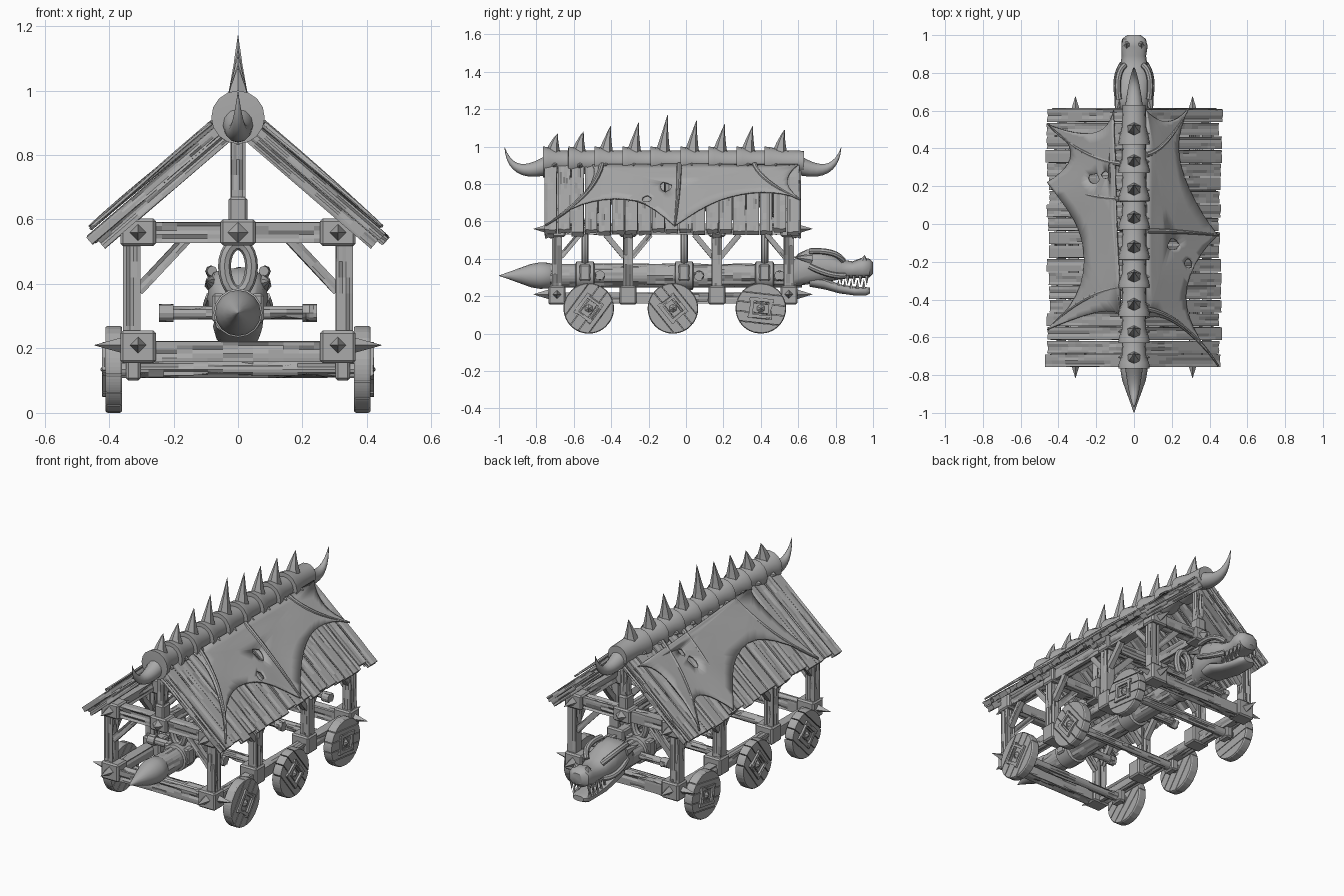
import bpy, bmesh, math, random
from mathutils import Vector, Matrix

random.seed(4)
if "Cube" in bpy.data.objects:
    bpy.data.objects.remove(bpy.data.objects["Cube"])

stone = bpy.data.materials.new("plain grey")
stone.use_nodes = True
GREY = (0.4, 0.4, 0.4, 1)
stone.diffuse_color = GREY
stone.node_tree.nodes["Principled BSDF"].inputs["Base Color"].default_value = GREY
V = Vector
X, Y, Z = V((1, 0, 0)), V((0, 1, 0)), V((0, 0, 1))


def finish(name, bm, smooth=False):
    bmesh.ops.recalc_face_normals(bm, faces=bm.faces[:])
    me = bpy.data.meshes.new(name)
    bm.to_mesh(me)
    bm.free()
    me.materials.append(stone)
    if smooth:
        me.polygons.foreach_set("use_smooth", [True] * len(me.polygons))
        me.set_sharp_from_angle(angle=0.7)
    ob = bpy.data.objects.new(name, me)
    bpy.context.collection.objects.link(ob)
    return ob


def loft(name, rings, closed=False, smooth=False):
    bm = bmesh.new()
    loops = [[bm.verts.new(p) for p in r] for r in rings]
    n = len(loops[0])
    pairs = list(zip(loops, loops[1:])) + ([(loops[-1], loops[0])] if closed else [])
    for a, b in pairs:
        for i in range(n):
            bm.faces.new((a[i], a[(i + 1) % n], b[(i + 1) % n], b[i]))
    if not closed:
        bm.faces.new(loops[0])
        bm.faces.new(loops[-1])
    return finish(name, bm, smooth)


def beam(name, a, b, w, h, k=5, round_log=False):
    """Timber with split grain running along its length."""
    a, b = V(a), V(b)
    d = (b - a).normalized()
    side = d.cross(Z if abs(d.z) < 0.9 else Y).normalized()
    top = side.cross(d)
    sec = []
    if round_log:
        for i in range(4 * k):
            q = math.tau * i / (4 * k)
            sec.append((math.cos(q), math.sin(q), math.cos(q), math.sin(q), True))
    else:
        for u, v in ((0, -1), (1, 0), (0, 1), (-1, 0)):
            for i in range(k):
                t = -1 + 2 * i / k
                sec.append((u - v * t, v + u * t, u, v, i > 0))
    n = max(4, int((b - a).length / 0.045))
    cut = [0] * len(sec)
    rings = []
    for r in range(n + 1):
        ring = []
        for j, (u, v, nu, nv, groove) in enumerate(sec):
            if random.random() < 0.4:
                cut[j] = random.choice((0, 0, 0.008)) if groove else random.uniform(0, 0.003)
            c = min(cut[j], min(w, h) * 0.2)
            ring.append(a + d * ((b - a).length * r / n)
                        + side * (u * w / 2 - nu * c) + top * (v * h / 2 - nv * c))
        rings.append(ring)
    return loft(name, rings)


def block(name, c, size, bevel=0.008):
    bm = bmesh.new()
    bmesh.ops.create_cube(bm, size=1, matrix=Matrix.Translation(c) @ Matrix.Diagonal((*size, 1)))
    bmesh.ops.bevel(bm, geom=bm.edges[:], offset=bevel, segments=1, affect='EDGES')
    return finish(name, bm)


def spike(name, base, way, r, length, sides=4):
    bm = bmesh.new()
    q = V(way).to_track_quat('Z', 'Y').to_matrix().to_4x4()
    m = Matrix.Translation(V(base) + V(way).normalized() * length / 2) @ q
    bmesh.ops.create_cone(bm, cap_ends=True, segments=sides, radius1=r, radius2=r * 0.04,
                          depth=length, matrix=m)
    return finish(name, bm)


def tube(name, pts, radii, sides=10, ref=X, closed=False, smooth=True):
    rings = []
    n = len(pts)
    for i, p in enumerate(pts):
        nxt = pts[(i + 1) % n] if closed else pts[min(i + 1, n - 1)]
        prv = pts[i - 1] if closed else pts[max(i - 1, 0)]
        d = (nxt - prv).normalized()
        u = d.cross(ref).normalized()
        v = d.cross(u)
        r = radii[i] if isinstance(radii, list) else radii
        rings.append([p + (u * math.cos(q) + v * math.sin(q)) * r
                      for q in (math.tau * j / sides for j in range(sides))])
    return loft(name, rings, closed, smooth)


def bez(a, b, c, n=10):
    a, b, c = V(a), V(b), V(c)
    return [a * (1 - t) ** 2 + b * 2 * t * (1 - t) + c * t * t for t in (i / n for i in range(n + 1))]


def along_y(name, spec, z, sides=16):
    return tube(name, [V((0, y, z)) for y, r in spec], [r for y, r in spec], sides)


ROWS = (-0.69, -0.31, 0.165, 0.55)
WHEELS = (-0.52, -0.07, 0.4)
SIDES = (-1, 1)
C, S = math.cos(0.71), math.sin(0.71)


def roof_pt(s, t, y, off):
    return V((s * (t * C + off * S), y, 0.95 - t * S + off * C))


# Timber frame: long beams
for z in (0.19, 0.56):
    for s in SIDES:
        beam("side_beam", (s * 0.32, -0.72, z), (s * 0.32, 0.58, z), 0.055, 0.06)
beam("hanging_beam", (0, -0.72, 0.56), (0, 0.58, 0.56), 0.055, 0.06)

# Timber frame: one truss per row
for y in ROWS:
    end = y in (ROWS[0], ROWS[-1])
    out = -1 if y < 0 else 1
    beam("tie_beam", (-0.33, y, 0.56), (0.33, y, 0.56), 0.06, 0.065)
    if end:
        beam("cross_beam", (-0.33, y, 0.19), (0.33, y, 0.19), 0.06, 0.065)
        spike("centre_stud", (0, y + out * 0.045, 0.56), (0, out, 0), 0.032, 0.035)
    beam("king_post", (0, y, 0.55), (0, y, 0.88), 0.045, 0.045)
    block("king_block", (0, y, 0.6), (0.058, 0.07, 0.14))
    block("centre_block", (0, y, 0.56), (0.11, 0.09, 0.08))
    for s in SIDES:
        beam("post", (s * 0.33, y, 0.17), (s * 0.33, y, 0.57), 0.055, 0.055)
        beam("front_brace", (s * 0.31, y, 0.38), (s * 0.16, y, 0.54), 0.03, 0.035, 3)
        block("lower_block", (s * 0.31, y, 0.205), (0.11, 0.09, 0.1))
        block("upper_block", (s * 0.31, y, 0.56), (0.11, 0.09, 0.085))
        ry = y + out * 0.04 if end else y
        beam("rafter", roof_pt(s, 0.02, ry, -0.048), roof_pt(s, 0.6, ry, -0.048), 0.05, 0.036)
        for way in SIDES:
            if not (end and way == out):
                beam("side_brace", (s * 0.33, y + way * 0.02, 0.41),
                     (s * 0.33, y + way * 0.12, 0.53), 0.03, 0.03, 3)
        if end:
            for z in (0.21, 0.56):
                spike("end_spike", (s * 0.31, y + out * 0.04, z), (0, out, 0), 0.027, 0.085)
            spike("side_spike", (s * 0.36, y, 0.21), (s, 0, 0), 0.024, 0.085)

# Roof planks
step = 1.37 / 19
for s in SIDES:
    for i in range(19):
        y = -0.76 + step * (i + 0.5)
        lift = -0.016 + random.uniform(-0.004, 0.003)
        beam("roof_plank", roof_pt(s, 0.03, y, lift),
             roof_pt(s, random.uniform(0.592, 0.622), y, lift), step - 0.005, 0.03, 4)

# Hide sheets: tips joined by hollow edges, with torn holes
HIDES = {
    1: ([(.06, .6), (.28, .61), (.44, -.06), (.44, -.75), (.06, -.5)],
        [(.17, .48), (.13, .32), (.1, -.36), (.19, -.44)],
        [(.2, -.11, .035), (.28, -.21, .025)]),
    -1: ([(.1, .6), (.45, .53), (.45, .22), (.45, -.56), (.06, -.5)],
         [(.13, .4), (.2, .37), (.05, -.22), (.08, -.4)],
         [(.2, .24, .03), (.14, .26, .022)]),
}
for s, (tips, hollows, holes) in HIDES.items():
    bm = bmesh.new()
    outline = []
    for a, b, c in zip(tips, hollows, tips[1:]):
        outline += bez((*a, 0), (*b, 0), (*c, 0), 12)[:-1]
    outline.append(V((*tips[-1], 0)))
    loops = [outline]
    for hx, hy, hr in holes:
        loops.append([V((hx + hr * random.uniform(0.7, 1.1) * math.cos(q),
                         hy + hr * random.uniform(0.7, 1.1) * math.sin(q), 0))
                      for q in (math.tau * j / 9 for j in range(9))])
    edges = []
    for pts in loops:
        vs = [bm.verts.new(p) for p in pts]
        edges += [bm.edges.new((vs[i - 1], vs[i])) for i in range(len(vs))]
    bmesh.ops.triangle_fill(bm, use_beauty=True, edges=edges, normal=Z)
    bmesh.ops.subdivide_edges(bm, edges=bm.edges[:], cuts=3, use_grid_fill=True)
    for v in bm.verts:
        x, y = v.co.x, v.co.y
        v.co = roof_pt(s, x / C, y, 0.012 + 0.005 * math.sin(16 * y + 7 * x) * math.cos(9 * x))
    hide = finish("hide_sheet", bm, True)
    hide.modifiers.new("thickness", 'SOLIDIFY').thickness = 0.008
    for x, y in tips[1:-1]:
        path = bez(roof_pt(s, 0.08, y * 0.6, 0.008), roof_pt(s, x * 0.6 / C, y * 0.65, 0.016),
                   roof_pt(s, x / C, y, 0.01))
        tube("hide_rib", path, [0.015 - 0.001 * i for i in range(11)], 8, V((s * S, 0, C)))

# Ridge backbone with spikes and end horns
CUTS = (-0.765, -0.63, -0.49, -0.34, -0.19, -0.03, 0.12, 0.27, 0.42, 0.61)
HEIGHTS = (1.07, 1.08, 1.11, 1.13, 1.17, 1.14, 1.12, 1.11, 1.09)
for a, b, top in zip(CUTS, CUTS[1:], HEIGHTS):
    along_y("backbone", [(a, 0.07), (a + 0.001, 0.083), (a + 0.03, 0.08),
                         ((a + b) / 2, 0.064), (b + 0.02, 0.06)], 0.917)
    y = (a + b) / 2 - 0.01
    tube("back_spike", bez((0, y - 0.005, 0.95), (0, y, 1.02), (0, y + 0.022, top), 6),
         [0.044, 0.038, 0.031, 0.024, 0.016, 0.009, 0.001], 6, smooth=False)
    for s in SIDES:
        spike("back_knob", (s * 0.06, a + 0.06, 0.9), (s, 0, 0), 0.018, 0.025, 6)
for y0, way in ((-0.74, -1), (0.6, 1)):
    tube("end_horn", bez((0, y0, 0.9), (0, y0 + way * 0.19, 0.82), (0, y0 + way * 0.23, 0.995)),
         [0.05 - 0.0049 * i for i in range(11)], 12)

# Ram with pointed tail, collars, hangers and handles
RZ = 0.31
beam("ram_log", (0, -0.76, RZ), (0, 0.62, RZ), 0.128, 0.128, 6, True)
along_y("ram_point", [(-0.72, 0.06), (-0.73, 0.068), (-0.78, 0.071), (-0.83, 0.062),
                      (-0.88, 0.044), (-0.94, 0.022), (-1.0, 0.001)], RZ)
for y in (-0.54, -0.01, 0.42):
    along_y("ram_collar", [(y - 0.05, 0.066), (y - 0.045, 0.076), (y + 0.045, 0.076),
                           (y + 0.05, 0.066)], RZ)
    loop = [V((0.042 * math.cos(q), y, 0.455 + (0.07 if math.sin(q) > 0 else 0.08) * math.sin(q)))
            for q in (math.tau * i / 20 for i in range(20))]
    tube("hanger_link", loop, 0.02, 8, Y, True)
    for s in SIDES:
        block("collar_clamp", (s * 0.06, y, 0.325), (0.04, 0.06, 0.09))
    beam("handle", (-0.2, y + 0.08, RZ), (0.2, y + 0.08, RZ), 0.042, 0.042, 3, True)
    for s in SIDES:
        beam("handle_grip", (s * 0.2, y + 0.08, RZ), (s * 0.245, y + 0.08, RZ), 0.056, 0.056, 3, True)


# Beast head on the ram
def head_part(name, spec):
    rings = []
    for y, w, lo, hi in spec:
        ring = []
        for j in range(16):
            q = math.tau * j / 16
            u, v = (math.copysign(abs(f) ** 0.75, f) for f in (math.cos(q), math.sin(q)))
            k = random.uniform(0.93, 1.04)
            ring.append(V((u * w * k, y, (lo + hi) / 2 + v * k * (hi - lo) / 2)))
        rings.append(ring)
    return loft(name, rings, smooth=True)


head_part("skull", [(.56, .06, .25, .37), (.6, .08, .25, .43), (.65, .095, .26, .455),
                    (.71, .09, .27, .45), (.77, .092, .28, .43), (.83, .075, .29, .395),
                    (.89, .064, .295, .385), (.94, .07, .295, .405), (.98, .062, .3, .4),
                    (1.0, .035, .32, .38)])
head_part("lower_jaw", [(.66, .07, .25, .31), (.74, .08, .235, .3), (.82, .068, .215, .265),
                        (.9, .06, .203, .25), (.96, .056, .203, .25), (.985, .035, .215, .245)])
for s in SIDES:
    tube("brow_ridge", bez((s * 0.05, 0.84, 0.39), (s * 0.1, 0.8, 0.45), (s * 0.08, 0.66, 0.44)),
         0.016, 8, Z)
    tube("cheek_ridge", bez((s * 0.06, 0.85, 0.31), (s * 0.11, 0.78, 0.3), (s * 0.085, 0.66, 0.36)),
         0.016, 8, Z)
    spike("head_horn", (s * 0.075, 0.67, 0.4), (s * 0.25, -1, 0.1), 0.03, 0.1, 7)
    spike("nostril_ridge", (s * 0.035, 0.95, 0.39), (s * 0.2, 0.2, 1), 0.022, 0.03, 6)
    for i in range(5):
        y = 0.83 + i * 0.034
        spike("upper_tooth", (s * 0.056, y, 0.31), (0, 0, -1), 0.012, 0.05, 5)
        spike("lower_tooth", (s * 0.05, y - 0.015, 0.24), (0, 0, 1), 0.011, 0.05, 5)

# Axles and plank wheels
R = 0.135
for wy in WHEELS:
    beam("axle", (-0.37, wy, R), (0.37, wy, R), 0.052, 0.052, 4, True)
    for s in SIDES:
        block("axle_bracket", (s * 0.325, wy, 0.145), (0.045, 0.075, 0.09))
        turn = random.uniform(0, math.pi)

        def wheel_pt(x, u, v):
            return V((s * x, wy + u * math.cos(turn) - v * math.sin(turn),
                      R + u * math.sin(turn) + v * math.cos(turn)))

        for i in range(5):
            u0, u1 = -R + i * R * 0.4 + 0.002, -R + (i + 1) * R * 0.4 - 0.002
            us = [u0 + (u1 - u0) * j / 6 for j in range(7)]
            edge = [(u, math.sqrt(R * R - u * u)) for u in us]
            edge += [(u, -v) for u, v in reversed(edge)]
            loft("wheel_plank", [[wheel_pt(x, u * f, v * f) for u, v in edge]
                                 for x, f in ((0.36, 0.97), (0.366, 1), (0.405, 1), (0.411, 0.97))])
        for k in SIDES:
            beam("wheel_batten", wheel_pt(0.411, k * 0.045, -0.065), wheel_pt(0.411, k * 0.045, 0.065),
                 0.022, 0.02, 3)
            beam("wheel_batten", wheel_pt(0.411, -0.055, k * 0.05), wheel_pt(0.411, 0.055, k * 0.05),
                 0.022, 0.02, 3)
        spike("hub_cap", (s * 0.405, wy, R), (s, 0, 0), 0.03, 0.022, 6)
